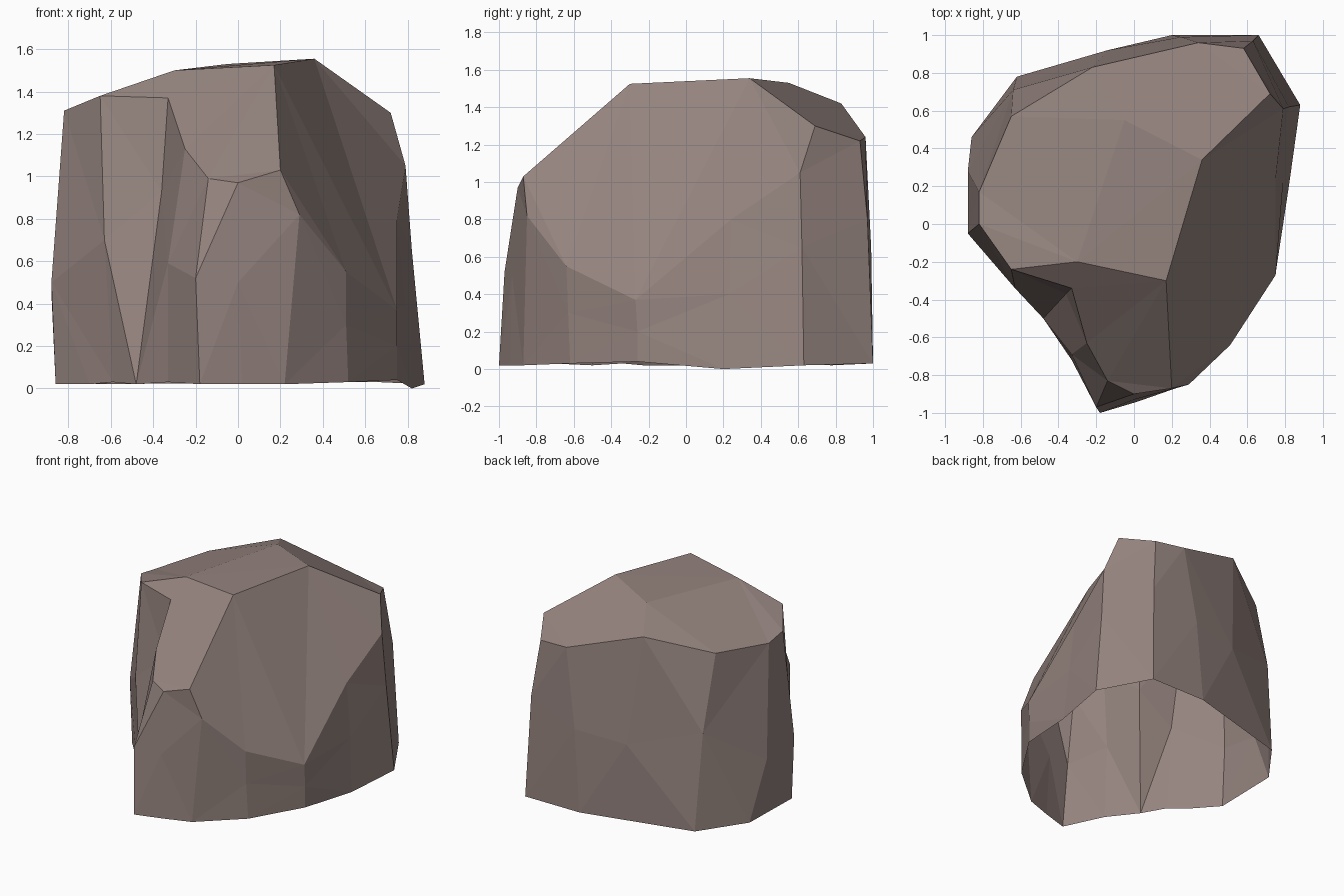
import bpy
import bmesh

default_cube = bpy.data.objects.get("Cube")
if default_cube:
    bpy.data.objects.remove(default_cube, do_unlink=True)

# Outline on the ground, anticlockwise from the front spur
base_outline = [
    (-.18, -1, .02), (.02, -.94, .02), (.22, -.87, .02), (.52, -.62, .03),
    (.75, -.26, .04), (.82, .2, 0), (.88, .63, .02), (.66, 1, .03),
    (.2, 1, .03), (-.62, .78, .02), (-.86, .46, .03), (-.86, -.05, .02),
    (-.7, -.23, .02), (-.59, -.34, .03), (-.48, -.5, .02), (-.33, -.72, .03),
]
# Breaks half way up the walls
wall_breaks = [
    (-.2, -.97, .52), (0, -.93, .5), (.29, -.85, .82), (.51, -.63, .3),
    (.75, -.26, .2), (.79, .23, .4), (.82, .62, .65), (.63, .97, .8),
    (.25, .99, .65), (-.14, .92, .61), (-.64, .71, .75), (-.88, .28, .45),
    (-.88, -.05, .5), (-.63, -.34, .7), (-.36, -.37, .93), (-.33, -.69, .59),
]
# Upper rim of the walls
upper_rim = [
    (-.14, -.83, .99), (0, -.9, .97), (.2, -.87, 1.03), (.51, -.64, .55),
    (.75, -.27, .37), (.75, .24, .8), (.79, .61, 1.05), (.58, .93, 1.22),
    (.34, .96, 1.24), (-.22, .83, 1.42), (-.65, .57, 1.31), (-.82, .17, 1.28),
    (-.82, 0, 1.31), (-.65, -.24, 1.38), (-.33, -.34, 1.37), (-.25, -.63, 1.13),
]

bm = bmesh.new()


def add_verts(points):
    return [bm.verts.new(point) for point in points]


def bridge(lower, upper):
    """Wrap a band of quads between two closed rings."""
    count = len(lower)
    for i in range(count):
        j = (i + 1) % count
        bm.faces.new((lower[i], lower[j], upper[j], upper[i]))


# Ragged walls, open underneath
base = add_verts(base_outline)
breaks = add_verts(wall_breaks)
rim = add_verts(upper_rim)
# The back left walls lean sideways, so their base joints sit one step earlier
bridge(base, breaks)
bridge(breaks, rim)

# Crown corners that lie inside the rim
front_peak, high_peak, back_corner, left_shoulder, back_ridge = add_verts([
    (.17, -.3, 1.525), (.36, .34, 1.555), (.72, .69, 1.3),
    (-.3, -.2, 1.5), (-.05, .55, 1.53),
])

# Large split facets that close the top
bm.faces.new(rim[13:] + rim[:3] + [front_peak, left_shoulder])
bm.faces.new(rim[2:7] + [back_corner, high_peak, front_peak])
bm.faces.new(rim[6:8] + [back_corner])
bm.faces.new(rim[7:10] + [back_ridge, high_peak, back_corner])
bm.faces.new(rim[9:14] + [left_shoulder, front_peak, high_peak, back_ridge])

# Break bent faces into flat planes
bmesh.ops.triangulate(bm, faces=bm.faces[:], quad_method="BEAUTY", ngon_method="BEAUTY")

mesh = bpy.data.meshes.new("boulder")
bm.to_mesh(mesh)
bm.free()
boulder = bpy.data.objects.new("boulder", mesh)
bpy.context.collection.objects.link(boulder)

# Stone colour
stone = bpy.data.materials.new("warm_grey_stone")
stone.use_nodes = True
colour = (.3, .23, .21, 1)
stone.diffuse_color = colour
stone.node_tree.nodes["Principled BSDF"].inputs["Base Color"].default_value = colour
mesh.materials.append(stone)
